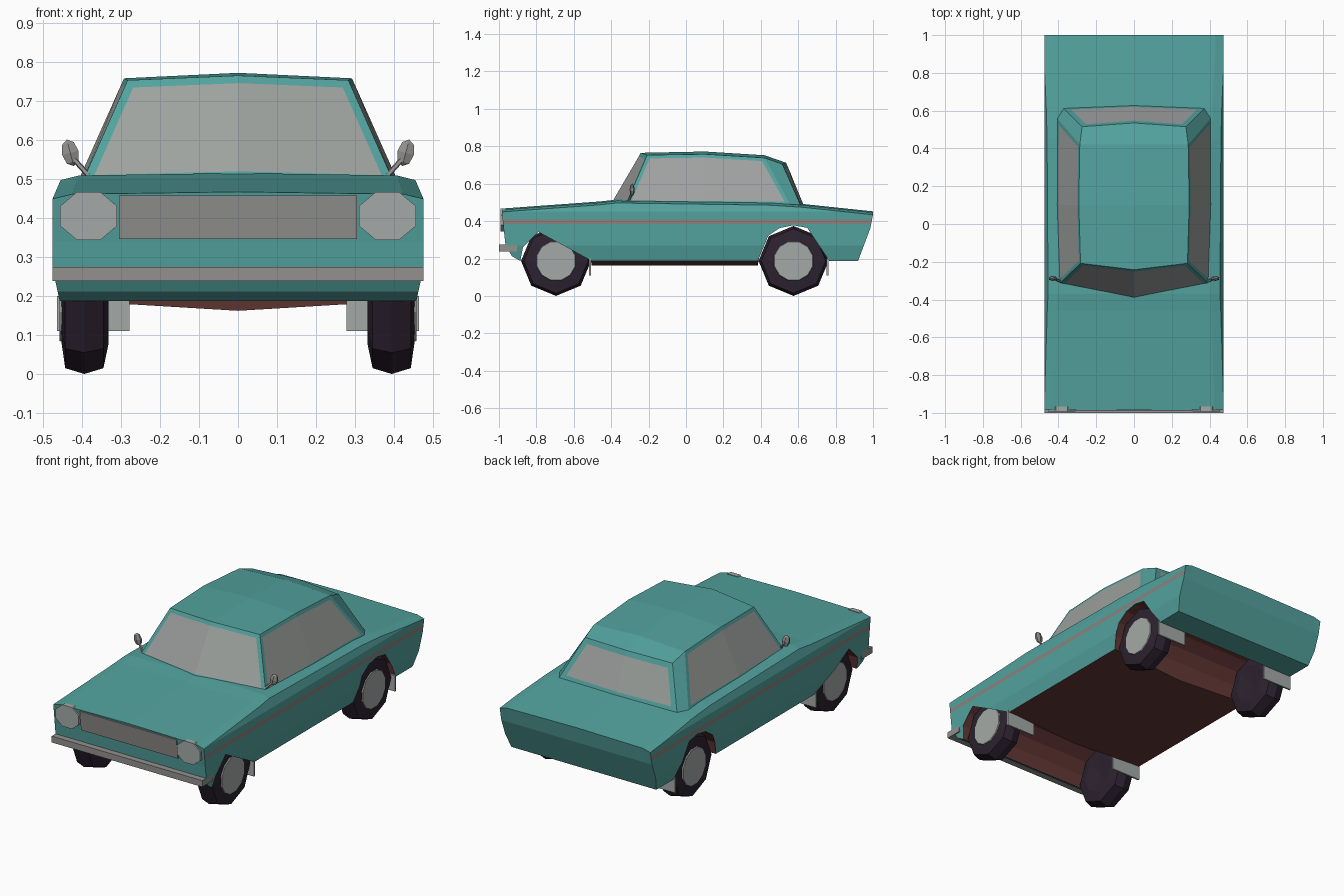
import bpy, bmesh, math
from mathutils import Matrix, Vector

if "Cube" in bpy.data.objects:
    bpy.data.objects.remove(bpy.data.objects["Cube"])


def material(name, rgb):
    m = bpy.data.materials.new(name)
    m.diffuse_color = (*rgb, 1)
    m.use_nodes = True
    m.node_tree.nodes["Principled BSDF"].inputs["Base Color"].default_value = m.diffuse_color
    return m


TEAL = material("teal paint", (0.085, 0.36, 0.34))
GLASS = material("window grey", (0.34, 0.36, 0.345))
CHROME = material("trim grey", (0.29, 0.285, 0.275))
LIGHT = material("light grey", (0.37, 0.40, 0.385))
STRIPE = material("stripe grey", (0.27, 0.22, 0.21))
MAROON = material("underside maroon", (0.13, 0.04, 0.037))
TYRE = material("tyre black", (0.026, 0.016, 0.030))


def finish(bm, name, *mats):
    bmesh.ops.recalc_face_normals(bm, faces=bm.faces)
    me = bpy.data.meshes.new(name)
    bm.to_mesh(me)
    bm.free()
    for m in mats:
        me.materials.append(m)
    ob = bpy.data.objects.new(name, me)
    bpy.context.collection.objects.link(ob)
    return ob


def box(name, centre, size, mat, tilt=0):
    bm = bmesh.new()
    mtx = Matrix.Translation(centre) @ Matrix.Rotation(tilt, 4, 'X') @ Matrix.Diagonal((*size, 1))
    bmesh.ops.create_cube(bm, size=1, matrix=mtx)
    return finish(bm, name, mat)


def rod(name, a, b, r, sides, mat, scale=(1, 1), r2=None):
    a, b = Vector(a), Vector(b)
    d = b - a
    rot = d.to_track_quat('Z', 'Y').to_matrix().to_4x4()
    bm = bmesh.new()
    bmesh.ops.create_cone(bm, cap_ends=True, segments=sides, radius1=r, radius2=r2 or r, depth=d.length,
                          matrix=Matrix.Translation((a + b) / 2) @ rot
                          @ Matrix.Diagonal((*scale, 1, 1)) @ Matrix.Rotation(math.pi / sides, 4, 'Z'))
    return finish(bm, name, mat)


AXLES = (-0.695, 0.575)
WHEEL_Z = 0.187


def arch(yc):
    return [(yc - 0.191 * math.cos(math.pi * k / 8),
             max(0.187, WHEEL_Z + 0.191 * math.sin(math.pi * k / 8))) for k in range(9)]


# Lower body: side profile with wheel arches, swept over five widths
profile = ([(-0.985, 0.467), (-0.971, 0.34), (-0.965, 0.27), (-0.93, 0.212)]
           + arch(AXLES[0]) + arch(AXLES[1])
           + [(0.92, 0.187), (0.985, 0.36), (1.0, 0.452), (0.62, 0.492),
              (0.45, 0.503), (-0.37, 0.515), (-0.46, 0.505)])
bm = bmesh.new()
rings = []
for x, drop in ((-0.475, 0.018), (-0.43, 0.006), (0, 0), (0.43, 0.006), (0.475, 0.018)):
    ring = []
    for y, z in profile:
        if z > 0.45:
            z -= drop
        if x == 0 and -0.51 < y < 0.39 and z < 0.19:
            z = 0.162
        ring.append(bm.verts.new((x, y, z)))
    rings.append(ring)
n = len(profile)
for r, s in zip(rings, rings[1:]):
    for i in range(n):
        f = bm.faces.new((r[i], r[(i + 1) % n], s[(i + 1) % n], s[i]))
        if 4 <= i <= 20:                      # wheel wells and floor
            f.material_index = 2
caps = [bm.faces.new(rings[0]), bm.faces.new(rings[-1])]
bmesh.ops.triangulate(bm, faces=caps)
for z in (0.27, 0.385, 0.408, 0.45):
    bmesh.ops.bisect_plane(bm, geom=bm.verts[:] + bm.edges[:] + bm.faces[:],
                           plane_co=(0, 0, z), plane_no=(0, 0, 1))
bm.normal_update()
for f in bm.faces:                            # side stripe
    if abs(f.normal.x) > 0.9 and 0.385 < f.calc_center_median().z < 0.408:
        f.material_index = 1
for v in bm.verts:                            # tuck sills and shoulders inward
    z = v.co.z
    v.co.x *= 1 - max(0, 0.27 - z) * 0.45 - max(0, z - 0.45) * 0.9
finish(bm, "body", TEAL, STRIPE, MAROON)

# Cabin: base ring and roof ring, with inset windows
base = [(0, -0.395, 0.50), (0.40, -0.32, 0.49), (0.412, 0.10, 0.49),
        (0.408, 0.56, 0.485), (0.375, 0.615, 0.48), (0, 0.632, 0.48)]
roof = [(0, -0.242, 0.765), (0.283, -0.208, 0.753), (0.292, 0.10, 0.758),
        (0.287, 0.42, 0.738), (0.275, 0.515, 0.705), (0, 0.535, 0.712)]
spine = [roof[0], (0, 0.10, 0.772), (0, 0.42, 0.752), roof[5]]
tags = (1, 2, 2, 0, 3)
bm = bmesh.new()
for s in (1, -1):
    def quad(pts, tag=0):
        f = bm.faces.new([bm.verts.new((s * x, y, z)) for x, y, z in pts])
        f.material_index = tag
    for i, tag in enumerate(tags):
        quad((base[i], base[i + 1], roof[i + 1], roof[i]), tag)
    for i in range(3):
        quad((spine[i], roof[i + 1], roof[i + 2], spine[i + 1]))
bmesh.ops.remove_doubles(bm, verts=bm.verts, dist=0.0005)
bmesh.ops.recalc_face_normals(bm, faces=bm.faces)
for tag, width in ((1, 0.022), (2, 0.02), (3, 0.03)):
    faces = [f for f in bm.faces if f.material_index == tag]
    rim = bmesh.ops.inset_region(bm, faces=faces, thickness=width,
                                 use_boundary=True, use_even_offset=True)
    for f in rim["faces"]:
        f.material_index = 0
for f in bm.faces:
    f.material_index = min(1, f.material_index)
finish(bm, "cabin", TEAL, GLASS)

# Front trim
box("front_bumper", (0, -0.952, 0.256), (0.95, 0.096, 0.036), CHROME)
box("grille", (0, -0.980, 0.402), (0.61, 0.009, 0.112), CHROME, 0.11)

for s, side in ((1, "right"), (-1, "left")):
    rod(side + "_headlight", (s * 0.383, -0.965, 0.405), (s * 0.383, -0.992, 0.405),
        0.079, 8, LIGHT, scale=(1, 0.84))

    # Door mirror: stalk and faceted head
    rod(side + "_mirror_stalk", (s * 0.375, -0.31, 0.50), (s * 0.42, -0.29, 0.55), 0.007, 5, CHROME)
    bm = bmesh.new()
    bmesh.ops.create_uvsphere(bm, u_segments=6, v_segments=4, radius=1,
                              matrix=Matrix.Translation((s * 0.43, -0.288, 0.567))
                              @ Matrix.Rotation(s * 0.25, 4, 'Y')
                              @ Matrix.Diagonal((0.025, 0.014, 0.035, 1)))
    finish(bm, side + "_mirror_head", CHROME)

    for yc, end in zip(AXLES, ("front", "rear")):
        name = side + "_" + end
        # Eight-sided tyre with a peaked tread
        bm = bmesh.new()
        section = [(0.345, 0), (0.332, 0.11), (0.345, 0.172), (0.394, 0.187),
                   (0.443, 0.172), (0.452, 0.11), (0.448, 0)]
        verts = [bm.verts.new((s * x, yc, WHEEL_Z - r)) for x, r in section]
        edges = [bm.edges.new(p) for p in zip(verts, verts[1:])]
        bmesh.ops.spin(bm, geom=verts + edges, cent=(0, yc, WHEEL_Z), axis=(1, 0, 0),
                       angle=2 * math.pi, steps=8)
        bmesh.ops.remove_doubles(bm, verts=bm.verts, dist=0.0005)
        finish(bm, name + "_tyre", TYRE)
        rod(name + "_hubcap", (s * 0.44, yc, WHEEL_Z), (s * 0.457, yc, WHEEL_Z), 0.114, 12, LIGHT, r2=0.106)
        box(name + "_mud_flap", (s * 0.371, yc + 0.182, 0.155), (0.185, 0.01, 0.09), LIGHT)
